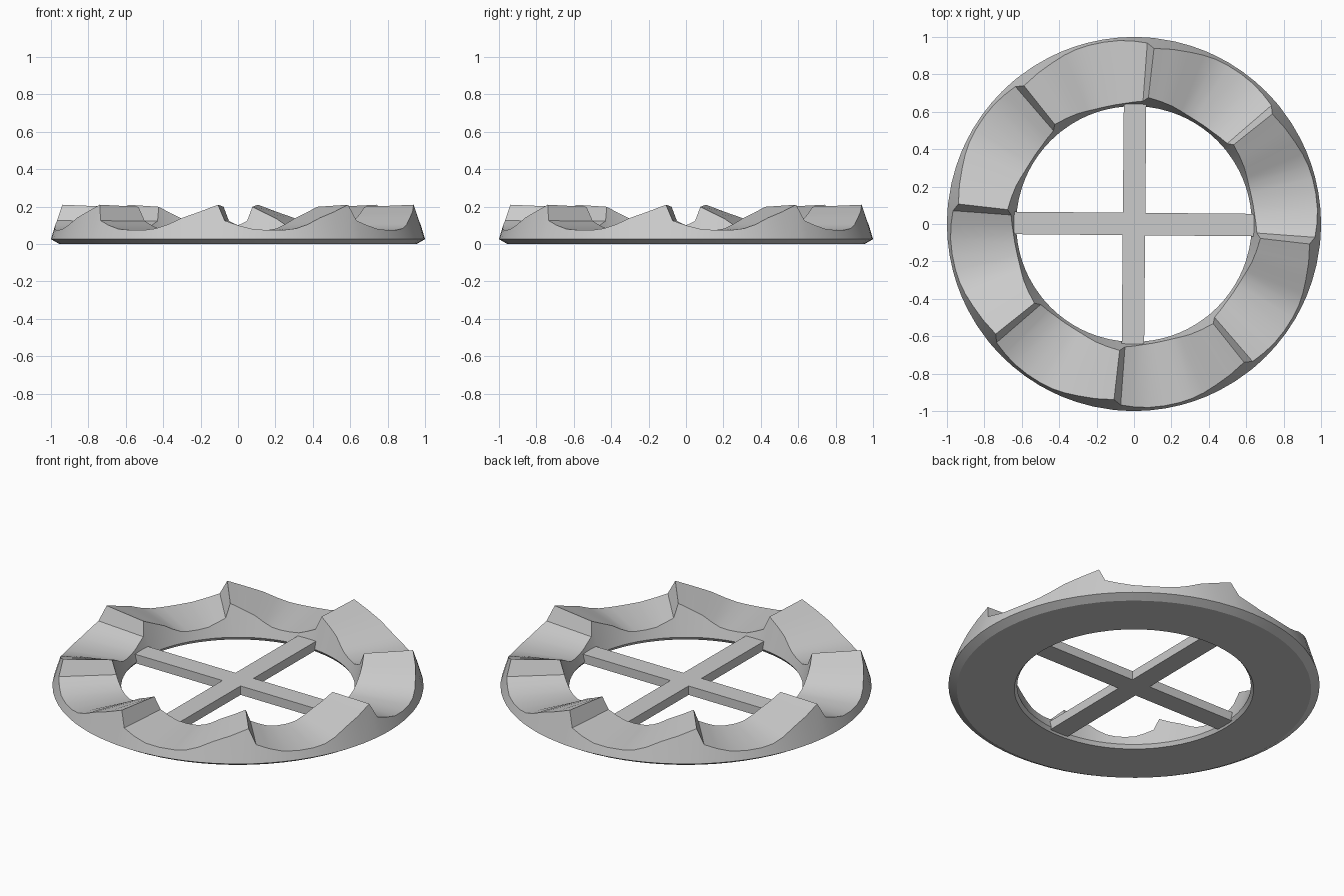
import bpy
import bmesh
from math import radians, cos, sin

cube = bpy.data.objects.get("Cube")
if cube:
    bpy.data.objects.remove(cube, do_unlink=True)

# One flat colour for the whole part
grey = bpy.data.materials.new("light_grey")
grey.use_nodes = True
colour = (0.6, 0.6, 0.6, 1)
grey.diffuse_color = colour
grey.node_tree.nodes["Principled BSDF"].inputs["Base Color"].default_value = colour

TEETH = 8
STEP = 360 / TEETH
PEAK = 38.5  # direction of the first tooth crest

# Tooth outline: degrees past the crest, height of the top
tooth = [(0, 0.21), (2.3, 0.125), (6.5, 0.10), (11, 0.08), (16, 0.074),
         (21, 0.075), (25, 0.083), (29, 0.105), (33.5, 0.14), (39, 0.172)]


def finish(bm, name):
    bmesh.ops.recalc_face_normals(bm, faces=bm.faces)
    mesh = bpy.data.meshes.new(name)
    bm.to_mesh(mesh)
    bm.free()
    mesh.materials.append(grey)
    obj = bpy.data.objects.new(name, mesh)
    bpy.context.collection.objects.link(obj)
    return obj


def section(top):
    """Radial cross-section (radius, height) of the ring for one top height."""
    inner_top = top - 0.1 * max(0, top - 0.1)
    return [(0.63, 0.02), (0.645, 0.0), (0.955, 0.0), (1.0, 0.026),
            (1.0 - 0.3 * (top - 0.026), top),
            (0.63 + 0.28 * (inner_top - 0.02), inner_top)]


# Toothed ring: cross-sections swept around the axis
bm = bmesh.new()
loops = []
for k in range(TEETH):
    for turn, top in tooth:
        a = radians(PEAK + k * STEP + turn)
        loops.append([bm.verts.new((r * cos(a), r * sin(a), z))
                      for r, z in section(top)])
for i, loop in enumerate(loops):
    after = loops[(i + 1) % len(loops)]
    for j in range(len(loop)):
        n = (j + 1) % len(loop)
        bm.faces.new((loop[j], loop[n], after[n], after[j]))
ring = finish(bm, "toothed_ring")
bpy.ops.object.select_all(action='DESELECT')
ring.select_set(True)
bpy.context.view_layer.objects.active = ring
bpy.ops.object.shade_smooth_by_angle(angle=radians(30))

# Cross spokes: one plus-shaped outline, extruded upward
bm = bmesh.new()
half, reach, low, high = 0.06, 0.66, 0.01, 0.063
outline = []
for q in range(4):
    a = radians(90 * q - 0.5)
    for x, y in ((half, -half), (reach, -half), (reach, half)):
        outline.append(bm.verts.new((x * cos(a) - y * sin(a),
                                     x * sin(a) + y * cos(a), low)))
base = bm.faces.new(outline)
grown = bmesh.ops.extrude_face_region(bm, geom=[base], use_keep_orig=True)
for v in grown["geom"]:
    if isinstance(v, bmesh.types.BMVert):
        v.co.z = high
finish(bm, "cross_spokes")
